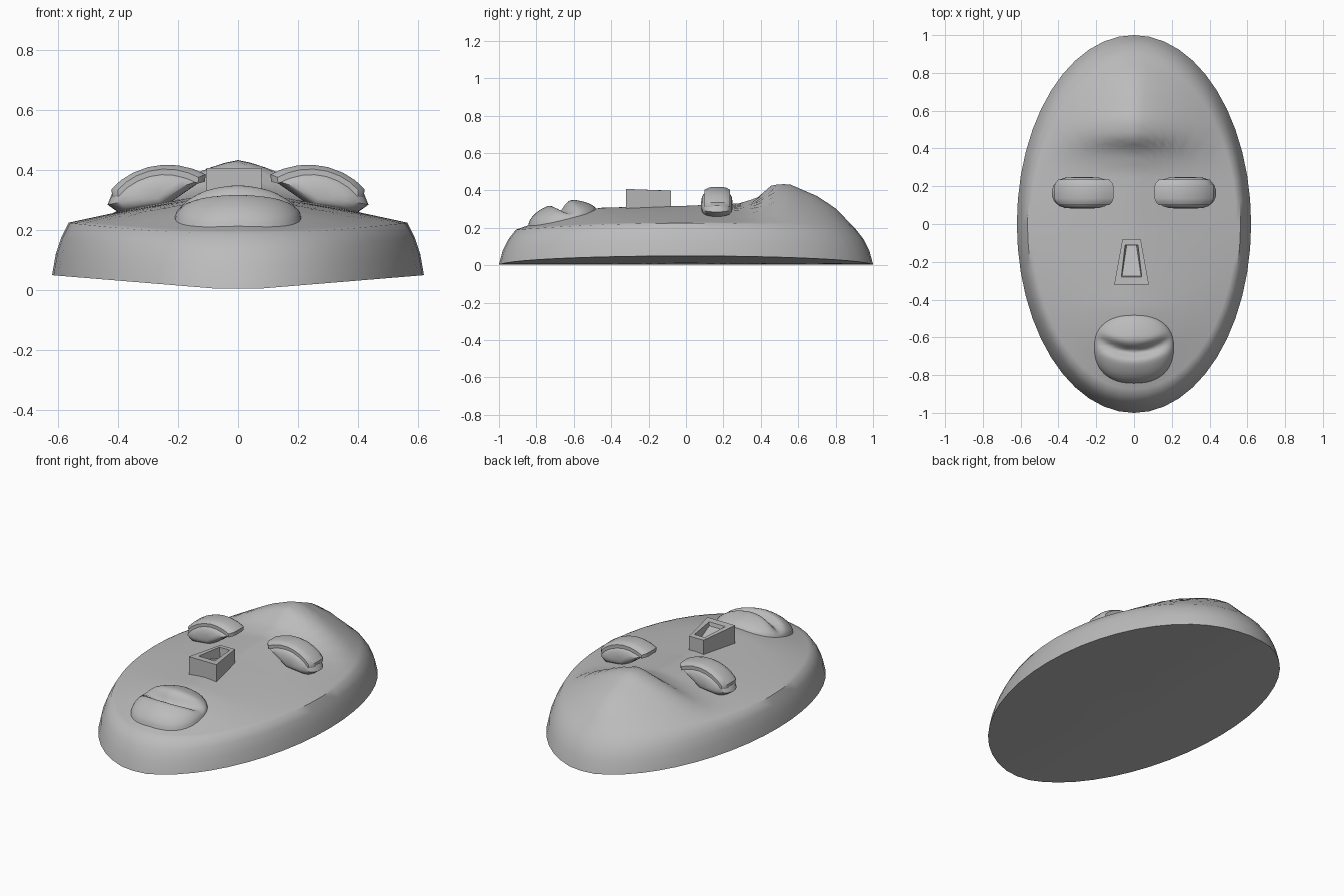
import bpy, bmesh, math
from math import sin, cos, pi, sqrt

cube = bpy.data.objects.get("Cube")
if cube:
    bpy.data.objects.remove(cube)

clay = bpy.data.materials.new("grey clay")
clay.use_nodes = True
GREY = (0.5, 0.5, 0.5, 1)
clay.diffuse_color = GREY
clay.node_tree.nodes["Principled BSDF"].inputs["Base Color"].default_value = GREY

HALF_W, SHOULDER = 0.62, 0.91
# Height along the centre line, chin to forehead
CENTRE = [(-0.91, 0.19), (-0.84, 0.215), (-0.6, 0.285), (-0.45, 0.308), (0.0, 0.318),
          (0.28, 0.33), (0.38, 0.36), (0.46, 0.43), (0.55, 0.435), (0.7, 0.37),
          (0.8, 0.305), (0.91, 0.19)]


def along(points, v):
    """Interpolate smoothly between profile points."""
    v = min(max(v, points[0][0]), points[-1][0])
    for (a, p), (b, q) in zip(points, points[1:]):
        if v <= b:
            return p + (q - p) * (v - a) / (b - a)


def face_height(x, y):
    centre = along(CENTRE, y)
    width = HALF_W * sqrt(max(SHOULDER ** 2 - y * y, 1e-6))
    s = min(abs(x) / width, 1)
    edge = min(centre, 0.19 + 0.035 * (1 - (y / SHOULDER) ** 2))
    return centre - (centre - edge) * s ** 1.35


def rim_height(x):
    return 0.005 + 0.045 * max(0, abs(x) - 0.07) / 0.55


def finish(name, bm, angle=40):
    bmesh.ops.recalc_face_normals(bm, faces=bm.faces)
    mesh = bpy.data.meshes.new(name)
    bm.to_mesh(mesh)
    bm.free()
    obj = bpy.data.objects.new(name, mesh)
    bpy.context.collection.objects.link(obj)
    mesh.materials.append(clay)
    bpy.ops.object.select_all(action='DESELECT')
    obj.select_set(True)
    bpy.context.view_layer.objects.active = obj
    bpy.ops.object.shade_smooth_by_angle(angle=math.radians(angle))
    return obj


def loft(name, rings, caps=True, angle=40):
    """Join closed rings of points with quads; one-point rings make poles."""
    bm = bmesh.new()
    loops = [[bm.verts.new(p) for p in ring] for ring in rings]
    for a, b in zip(loops, loops[1:]):
        n = max(len(a), len(b))
        for i in range(n):
            j = (i + 1) % n
            if len(a) == 1:
                bm.faces.new((a[0], b[i], b[j]))
            elif len(b) == 1:
                bm.faces.new((a[i], b[0], a[j]))
            else:
                bm.faces.new((a[i], b[i], b[j], a[j]))
    if caps:
        for loop in (loops[0], loops[-1]):
            if len(loop) > 2:
                bm.faces.new(loop)
    return finish(name, bm, angle)


# Mask: domed face, steep side wall, shallow keeled back
N = 48
circle = [(cos(2 * pi * i / N), sin(2 * pi * i / N)) for i in range(N)]
rings = [[(0, 0, face_height(0, 0))]]
for k in range(1, 27):
    t = SHOULDER * k / 26
    rings.append([(HALF_W * t * c, t * s, face_height(HALF_W * t * c, t * s)) for c, s in circle])
for t, f in ((0.95, 0.72), (0.98, 0.4), (1.0, 0.0)):
    ring = []
    for c, s in circle:
        x, y = HALF_W * c, s
        low = rim_height(x)
        top = face_height(x * SHOULDER, y * SHOULDER)
        ring.append((x * t, y * t, low + (top - low) * f))
    rings.append(ring)
for t in (0.6, 0.25):
    rings.append([(HALF_W * t * c, t * s, rim_height(HALF_W * t * c)) for c, s in circle])
rings.append([(0, 0, rim_height(0))])
loft("mask_face", rings, angle=50)


# Lips: a swollen mound parted by a curved groove
def lip_point(t, c, s):
    x = 0.212 * t * math.copysign(abs(c) ** 0.85, c)
    y = -0.65 + (0.17 if s > 0 else 0.195) * t * math.copysign(abs(s) ** 0.85, s)
    swell = 0.085 * sqrt(max(0, 1 - t ** 3)) * (1 if s < 0 else 1 - 0.45 * t * s)
    part = y - (-0.675 + 1.6 * x * x)
    groove = 0.05 * math.exp(-(part / 0.033) ** 2) * (1 - t ** 4)
    return (x, y, face_height(x, y) - 0.008 + swell - groove)


lips = [[lip_point(0, 1, 0)]]
for t in [k / 16 for k in range(1, 16)] + [0.975, 1.0]:
    lips.append([lip_point(t, c, s) for c, s in circle])
loft("lips", lips, caps=False, angle=60)


# Nose: tapered block with a sloping hollow in its top
def wedge(front, back, y0, y1, z0, z1):
    cx = -0.013
    return [(cx - front, y0, z0), (cx + front, y0, z0), (cx + back, y1, z1), (cx - back, y1, z1)]


loft("nose", [wedge(0.092, 0.048, -0.32, -0.08, 0.27, 0.27),
              wedge(0.092, 0.048, -0.32, -0.08, 0.408, 0.398),
              wedge(0.054, 0.034, -0.28, -0.11, 0.406, 0.4),
              wedge(0.05, 0.026, -0.275, -0.115, 0.385, 0.335)], angle=20)

# Eyes: tilted half-moon bodies, each with a raised arched lid
ARCH = [(0.11, 0.372), (0.15, 0.39), (0.2, 0.402), (0.25, 0.404), (0.3, 0.396),
        (0.35, 0.377), (0.39, 0.352), (0.42, 0.322), (0.435, 0.285)]
BASE = [(0.4, 0.26), (0.25, 0.275), (0.2, 0.31)]
MID = (0.275, 0.315)


def arch_slice(side, y, scale, points):
    return [(side * (MID[0] + (x - MID[0]) * scale), y, MID[1] + (z - MID[1]) * scale)
            for x, z in points]


for side, label in ((1, "left"), (-1, "right")):
    body = []
    for k in range(13):
        a = pi * (k / 12 - 0.5) * 0.96
        body.append(arch_slice(side, 0.165 + 0.084 * sin(a), cos(a) ** 0.5, ARCH + BASE))
    loft(label + "_eye", body, angle=45)
    arc = ARCH[:-1]
    outer = [(MID[0] + (x - MID[0]) * 1.01, z + 0.014) for x, z in arc]
    strip = outer + [(x, z - 0.01) for x, z in reversed(arc)]
    lid = loft(label + "_eyelid",
               [arch_slice(side, y, f, strip) for y, f in
                ((0.1, 0.86), (0.118, 0.96), (0.135, 1), (0.2, 1), (0.217, 0.96), (0.235, 0.86))])
